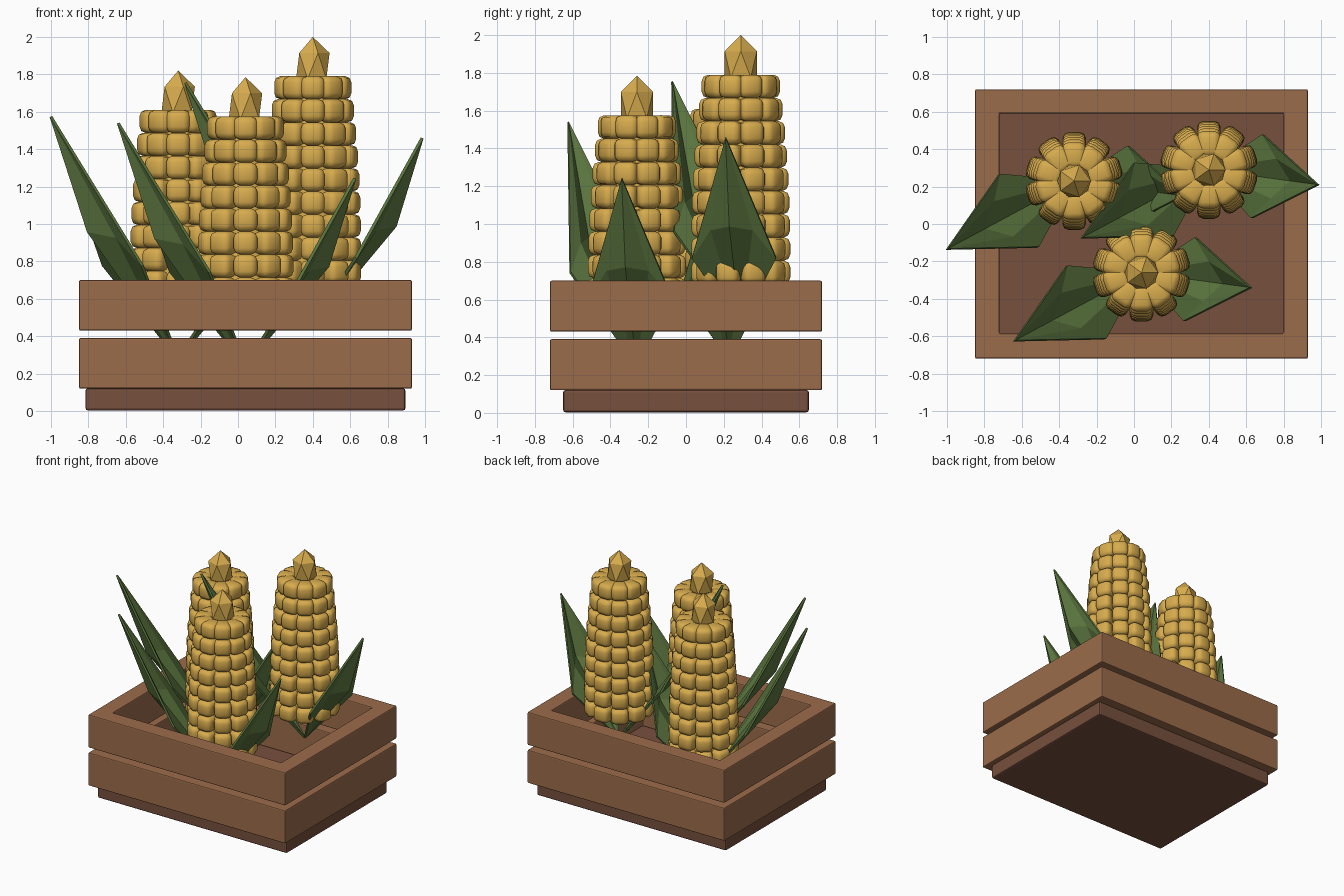
import bpy, bmesh, math
from mathutils import Matrix, Vector

if "Cube" in bpy.data.objects:
    bpy.data.objects.remove(bpy.data.objects["Cube"])


def material(name, color):
    m = bpy.data.materials.new(name)
    m.diffuse_color = (*color, 1)
    m.use_nodes = True
    m.node_tree.nodes["Principled BSDF"].inputs["Base Color"].default_value = m.diffuse_color
    return m


WOOD = material("light_wood", (0.33, 0.15, 0.07))
DARK = material("dark_wood", (0.185, 0.08, 0.047))
GOLD = material("corn_yellow", (0.68, 0.41, 0.075))
GREEN = material("leaf_green", (0.105, 0.18, 0.05))


def to_mesh(bm, name, mat):
    bmesh.ops.recalc_face_normals(bm, faces=bm.faces)
    me = bpy.data.meshes.new(name)
    bm.to_mesh(me)
    bm.free()
    me.materials.append(mat)
    return me


def place(me, name, loc=(0, 0, 0)):
    ob = bpy.data.objects.new(name, me)
    ob.location = loc
    bpy.context.collection.objects.link(ob)
    return ob


def bevel(ob, width, segments=2):
    mod = ob.modifiers.new("bevel", "BEVEL")
    mod.width, mod.segments = width, segments


def smooth(ob, degrees):
    bpy.ops.object.select_all(action="DESELECT")
    ob.select_set(True)
    bpy.context.view_layer.objects.active = ob
    bpy.ops.object.shade_smooth_by_angle(angle=math.radians(degrees))


# Crate: two rectangular rail frames over a darker base
def rect(x0, x1, y0, y1):
    return [(x0, y0), (x1, y0), (x1, y1), (x0, y1)]


def frame(name, z0, z1):
    bm = bmesh.new()
    outer, inner = rect(-0.85, 0.93, -0.72, 0.72), rect(-0.72, 0.80, -0.585, 0.59)
    rings = [[bm.verts.new((x, y, z)) for x, y in r]
             for r, z in ((outer, z0), (outer, z1), (inner, z1), (inner, z0))]
    for k in range(4):
        a, b = rings[k], rings[(k + 1) % 4]
        for i in range(4):
            j = (i + 1) % 4
            bm.faces.new((a[i], a[j], b[j], b[i]))
    bevel(place(to_mesh(bm, name, WOOD), name), 0.008)


frame("lower_rail_frame", 0.12, 0.39)
frame("upper_rail_frame", 0.43, 0.70)

bm = bmesh.new()
bmesh.ops.create_cube(bm, size=1, matrix=Matrix.Translation((0.04, 0, 0.062))
                      @ Matrix.Diagonal((1.71, 1.30, 0.118, 1)))
bevel(place(to_mesh(bm, "crate_base", DARK), "crate_base"), 0.012)

# Corn kernel: one rounded block
bm = bmesh.new()
bmesh.ops.create_cube(bm, size=1, matrix=Matrix.Diagonal((0.14, 0.126, 0.123, 1)))
bmesh.ops.bevel(bm, geom=list(bm.edges), offset=0.033, segments=2, profile=0.5,
                affect="EDGES", clamp_overlap=True)
kernel = to_mesh(bm, "kernel", GOLD)

# Kernel rows wrapped round a tapered core; the cob top is at local z = 0
COLUMNS, PITCH = 10, 0.123
ROW_RADII = [0.207, 0.221, 0.234, 0.244, 0.252, 0.257, 0.26, 0.262, 0.262]
bm = bmesh.new()
for row, radius in enumerate(ROW_RADII):
    for col in range(COLUMNS):
        start = len(bm.verts)
        bm.from_mesh(kernel)
        bm.verts.ensure_lookup_table()
        turn = Matrix.Rotation(math.pi / 2 + col * math.tau / COLUMNS, 4, "Z")
        move = Matrix.Translation((radius - 0.07, 0, -(row + 0.5) * PITCH))
        bmesh.ops.transform(bm, matrix=turn @ move, verts=bm.verts[start:])
bmesh.ops.create_cone(bm, cap_ends=True, segments=20, radius1=0.195, radius2=0.15,
                      depth=1.08, matrix=Matrix.Translation((0, 0, -0.555)))
cob = to_mesh(bm, "cob", GOLD)

# Faceted cob tip
bm = bmesh.new()
bmesh.ops.create_icosphere(bm, subdivisions=1, radius=1,
                           matrix=Matrix.Translation((0, 0, 0.055))
                           @ Matrix.Diagonal((0.1, 0.1, 0.155, 1)))
tip = to_mesh(bm, "cob_tip", GOLD)


# Leaf: folded kite; points are (outward, sideways, height)
def leaf(name, azimuth, end, rib, shoulder, edge):
    bm = bmesh.new()
    turn = Matrix.Rotation(math.radians(azimuth), 3, "Z")

    def vert(p, side=1):
        return bm.verts.new(turn @ Vector((p[0], p[1] * side, p[2])))
    base, mid, top = vert((0, 0, -1.33)), vert(rib), vert(end)
    for side in (1, -1):
        s, e = vert(shoulder, side), vert(edge, side)
        for tri in ((base, s, mid), (base, e, s), (mid, s, top), (s, e, top)):
            bm.faces.new(tri if side == 1 else tri[::-1])
    return to_mesh(bm, name, GREEN)


tall_leaf = leaf("tall_leaf", 208.2, (0.772, 0, -0.035), (0.546, 0, -0.65),
                 (0.434, 0.11, -0.68), (0.337, 0.221, -0.83))
short_leaf = leaf("short_leaf", -7.8, (0.59, 0, -0.33), (0.445, 0, -0.80),
                  (0.355, 0.11, -0.82), (0.263, 0.225, -0.97))

# Three identical corn plants at different heights
plants = {"left": (-0.32, 0.23, 1.61), "front": (0.04, -0.26, 1.575),
          "right": (0.40, 0.29, 1.79)}
for label, loc in plants.items():
    smooth(place(cob, label + "_cob", loc), 50)
    place(tip, label + "_cob_tip", loc)
    for me in (tall_leaf, short_leaf):
        ob = place(me, label + "_" + me.name, loc)
        mod = ob.modifiers.new("thickness", "SOLIDIFY")
        mod.thickness, mod.offset = 0.016, 0
